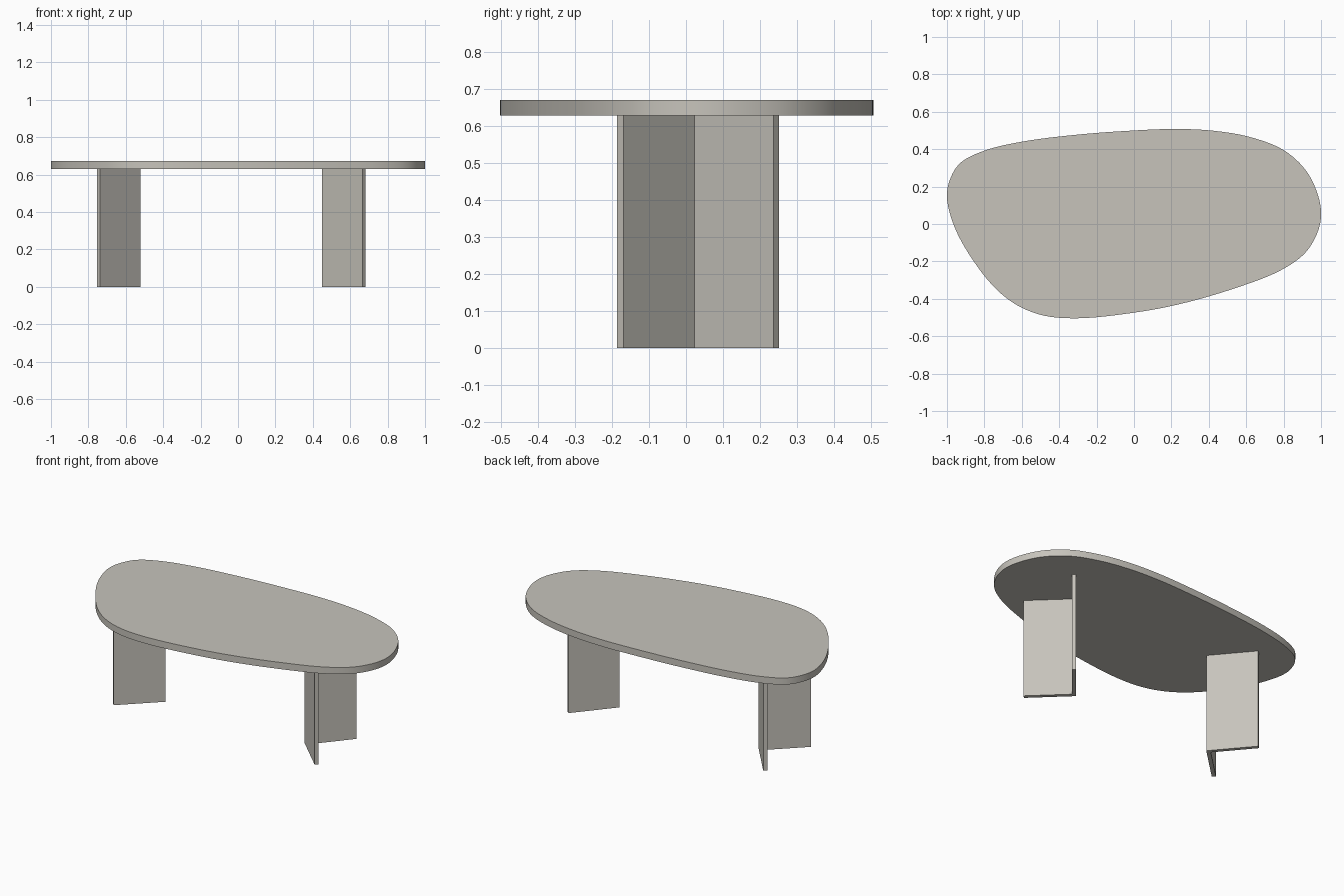
import bpy, bmesh, math
from mathutils import Vector

if "Cube" in bpy.data.objects:
    bpy.data.objects.remove(bpy.data.objects["Cube"])

TOP_Z, UNDER_Z = 0.671, 0.629

stone = bpy.data.materials.new("warm grey stone")
stone.diffuse_color = (0.57, 0.55, 0.50, 1)
stone.use_nodes = True
stone.node_tree.nodes["Principled BSDF"].inputs["Base Color"].default_value = stone.diffuse_color


def extrude_outline(name, points, z0, z1):
    """Solid prism from a closed 2D outline."""
    bm = bmesh.new()
    face = bm.faces.new([bm.verts.new((x, y, z0)) for x, y in points])
    new = bmesh.ops.extrude_face_region(bm, geom=[face])["geom"]
    moved = [v for v in new if isinstance(v, bmesh.types.BMVert)]
    bmesh.ops.translate(bm, vec=(0, 0, z1 - z0), verts=moved)
    bmesh.ops.recalc_face_normals(bm, faces=bm.faces)
    mesh = bpy.data.meshes.new(name)
    bm.to_mesh(mesh)
    bm.free()
    mesh.materials.append(stone)
    obj = bpy.data.objects.new(name, mesh)
    bpy.context.collection.objects.link(obj)
    return obj


def smooth_loop(pts, steps):
    """Closed Catmull-Rom curve (centripetal) through the points."""
    pts = [Vector(p) for p in pts]
    out, n = [], len(pts)
    for i in range(n):
        p = [pts[(i + k) % n] for k in (-1, 0, 1, 2)]
        t = [0.0]
        for a, b in zip(p, p[1:]):
            t.append(t[-1] + math.sqrt((b - a).length))
        for s in range(steps):
            u = t[1] + (t[2] - t[1]) * s / steps
            level = p
            for d in (1, 2):
                level = [level[k].lerp(level[k + 1], (u - t[k + d - 1]) / (t[k + 1 + d - 1] - t[k + d - 1]))
                         if d == 1 else
                         level[k].lerp(level[k + 1], (u - t[k]) / (t[k + 2] - t[k]))
                         for k in range(len(level) - 1)]
            out.append(level[0].lerp(level[1], (u - t[1]) / (t[2] - t[1])))
    return [(v.x, v.y) for v in out]


# organic pebble-shaped top
outline = [(-1.0, 0.14), (-0.985, 0.235), (-0.93, 0.325), (-0.80, 0.392), (-0.60, 0.440),
           (-0.30, 0.478), (0.0, 0.500), (0.22, 0.508), (0.42, 0.499), (0.62, 0.465),
           (0.80, 0.395), (0.92, 0.285), (0.985, 0.150), (1.0, 0.04), (0.975, -0.06),
           (0.91, -0.160), (0.78, -0.250), (0.55, -0.340), (0.25, -0.427), (0.0, -0.474),
           (-0.30, -0.504), (-0.48, -0.490), (-0.62, -0.437), (-0.74, -0.345),
           (-0.87, -0.180), (-0.96, -0.015)]
top = extrude_outline("table_top", smooth_loop(outline, 6), UNDER_Z, TOP_Z)
bpy.context.view_layer.objects.active = top
top.select_set(True)
bpy.ops.object.shade_smooth_by_angle(angle=math.radians(30))

# V-shaped panel legs, opening outwards, mirrored left to right
leg = [(0.450, 0.021), (0.666, -0.187), (0.682, -0.169),
       (0.482, 0.023), (0.662, 0.237), (0.644, 0.252)]
MIRROR_X = -0.036
extrude_outline("right_leg", leg, 0, UNDER_Z)
extrude_outline("left_leg", [(2 * MIRROR_X - x, y) for x, y in leg], 0, UNDER_Z)
